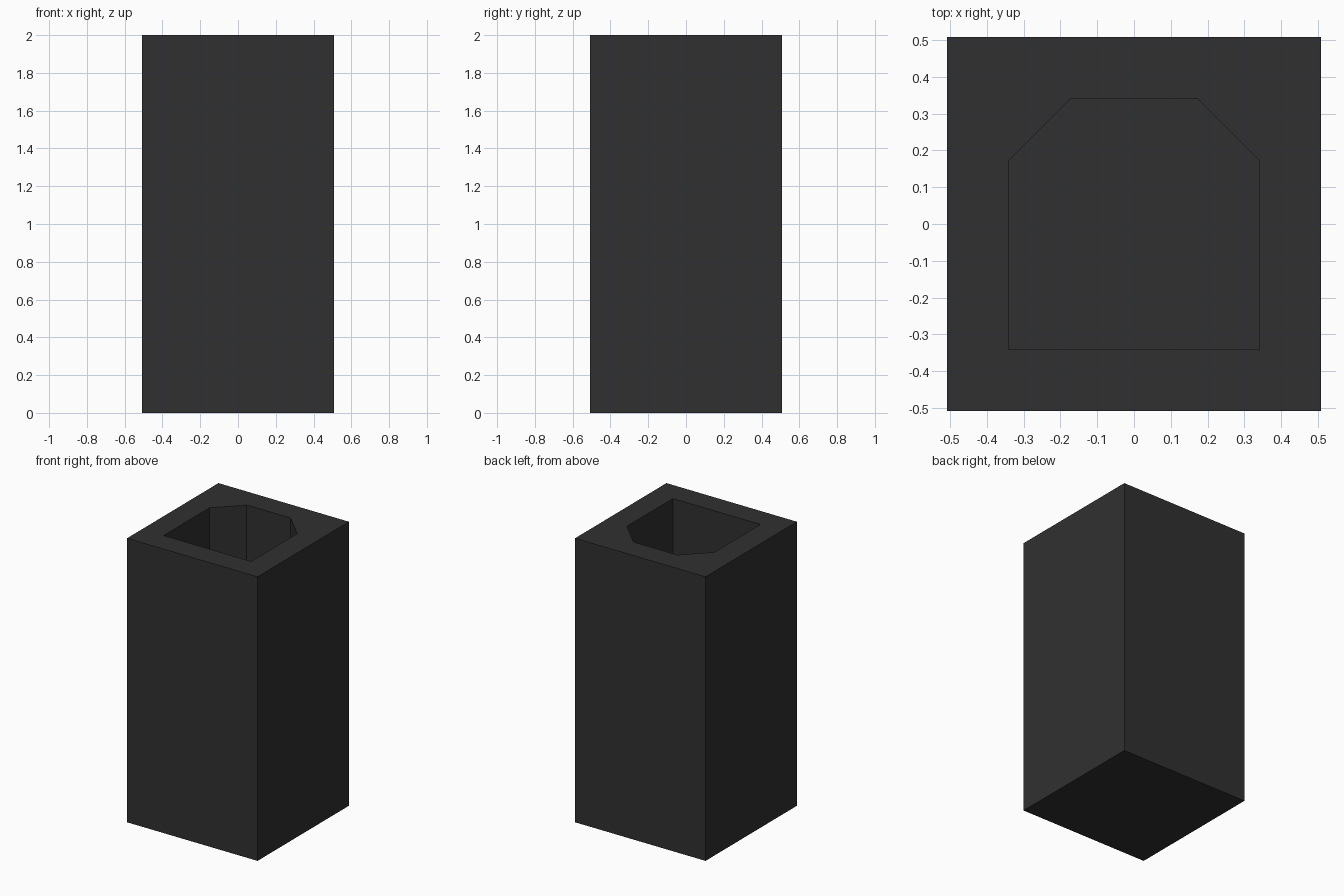
import bpy, bmesh

if "Cube" in bpy.data.objects:
    bpy.data.objects.remove(bpy.data.objects["Cube"])

HALF, HEIGHT = 0.508, 2.0      # outer block
INNER, CHAMFER = 0.341, 0.17   # shaft opening
FLOOR = 0.17                   # base thickness under the shaft

outer = [(-HALF, -HALF), (HALF, -HALF), (HALF, HALF), (-HALF, HALF)]
shaft = [(-INNER, -INNER), (INNER, -INNER), (INNER, INNER - CHAMFER),
         (INNER - CHAMFER, INNER), (CHAMFER - INNER, INNER),
         (-INNER, INNER - CHAMFER)]


def add_prism(bm, profile, z_cap, z_open):
    """Walls from a capped end to an open end; returns the open edge loop."""
    cap = [bm.verts.new((x, y, z_cap)) for x, y in profile]
    rim = [bm.verts.new((x, y, z_open)) for x, y in profile]
    bm.faces.new(cap)
    n = len(profile)
    for i in range(n):
        j = (i + 1) % n
        bm.faces.new((cap[i], cap[j], rim[j], rim[i]))
    return [bm.edges.get((rim[i], rim[(i + 1) % n])) for i in range(n)]


bm = bmesh.new()
# Outer block and recessed shaft
rim_edges = add_prism(bm, outer, 0, HEIGHT) + add_prism(bm, shaft, FLOOR, HEIGHT)
# Flat top rim joining the two
bmesh.ops.triangle_fill(bm, edges=rim_edges, use_beauty=True)
bmesh.ops.recalc_face_normals(bm, faces=bm.faces)
# Merge the rim triangles into larger flat faces
bmesh.ops.dissolve_limit(bm, angle_limit=0.01, verts=bm.verts, edges=bm.edges)

mesh = bpy.data.meshes.new("hollow_block")
bm.to_mesh(mesh)
bm.free()
block = bpy.data.objects.new("hollow_block", mesh)
bpy.context.collection.objects.link(block)

# Dark charcoal finish
mat = bpy.data.materials.new("charcoal")
mat.diffuse_color = (0.03, 0.03, 0.03, 1)
mat.use_nodes = True
mat.node_tree.nodes["Principled BSDF"].inputs["Base Color"].default_value = mat.diffuse_color
mesh.materials.append(mat)
